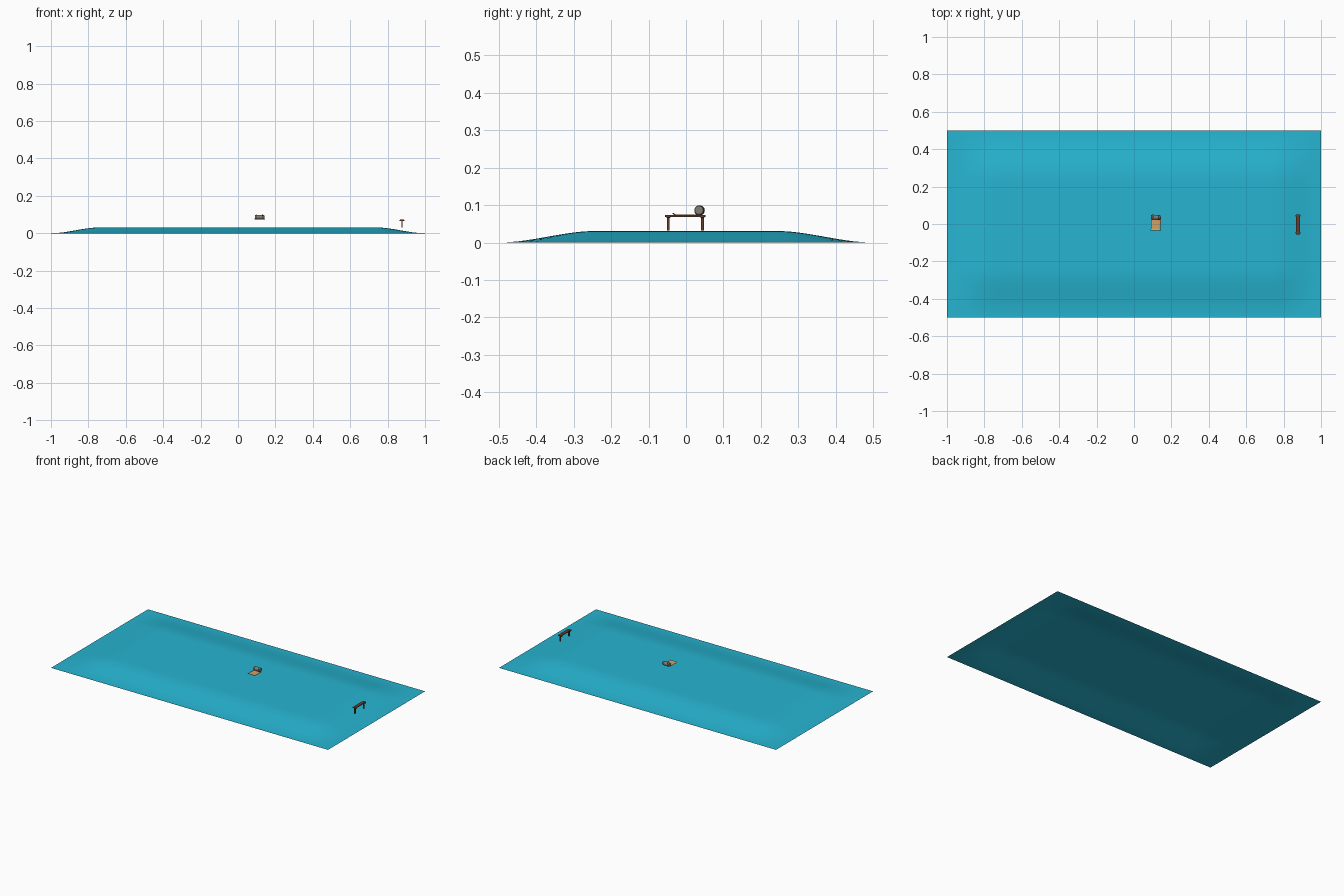
import bpy, bmesh, math
from mathutils import Matrix, Vector

if "Cube" in bpy.data.objects:
    bpy.data.objects.remove(bpy.data.objects["Cube"])


def material(name, rgb):
    m = bpy.data.materials.new(name)
    m.diffuse_color = (*rgb, 1)
    m.use_nodes = True
    m.node_tree.nodes["Principled BSDF"].inputs["Base Color"].default_value = m.diffuse_color
    return m


TEAL = material("teal", (0.02, 0.46, 0.64))
WOOD = material("dark_wood", (0.12, 0.05, 0.025))
TAN = material("tan_cloth", (0.62, 0.36, 0.14))
GREY = material("grey_cloth", (0.22, 0.2, 0.18))
DARK = material("dark_strap", (0.06, 0.04, 0.03))


def finish(name, bm, mat, smooth=False):
    me = bpy.data.meshes.new(name)
    bm.to_mesh(me)
    bm.free()
    ob = bpy.data.objects.new(name, me)
    bpy.context.collection.objects.link(ob)
    me.materials.append(mat)
    for p in me.polygons:
        p.use_smooth = smooth
    return ob


def box(name, centre, size, mat, bevel=0.0):
    bm = bmesh.new()
    bmesh.ops.create_cube(bm, size=1)
    bmesh.ops.scale(bm, vec=size, verts=bm.verts)
    bmesh.ops.translate(bm, vec=centre, verts=bm.verts)
    if bevel:
        bmesh.ops.bevel(bm, geom=bm.edges[:], offset=bevel, segments=2,
                        affect='EDGES', profile=0.5)
    return finish(name, bm, mat)


# Low mound: open sheet with smooth shoulders on all four sides
def ramp(d):
    t = max(0, min(1, d / 0.26))
    return t * t * (3 - 2 * t)


bm = bmesh.new()
bmesh.ops.create_grid(bm, x_segments=80, y_segments=40, size=1)
for v in bm.verts:
    v.co.y *= 0.5
    v.co.z = 0.031 * ramp(1 - abs(v.co.x)) * ramp(0.5 - abs(v.co.y))
finish("ground_mound", bm, TEAL, True)

# Bench: one plank on two legs, each with a wider bearer under the seat
BX = 0.877
box("bench_seat", (BX, -0.002, 0.071), (0.022, 0.108, 0.005), WOOD, 0.001)
for side, y in (("front", -0.047), ("back", 0.044)):
    box(f"bench_bearer_{side}", (BX, y, 0.068), (0.027, 0.01, 0.004), WOOD, 0.0008)
    box(f"bench_leg_{side}", (BX, y, 0.0495), (0.007, 0.007, 0.036), WOOD)

# Sleeping mat: thin strip with its front end lifted slightly
yaw = Matrix.Rotation(math.radians(-3), 4, 'Z')
origin = Matrix.Translation(Vector((0.117, 0.0, 0.0))) @ yaw
bm = bmesh.new()
bmesh.ops.create_grid(bm, x_segments=6, y_segments=16, size=1)
for v in bm.verts:
    v.co.x *= 0.026
    v.co.y *= 0.035
    v.co.z = 0.075 + 0.004 * max(0, (-0.027 - v.co.y) / 0.008) ** 2
ret = bmesh.ops.solidify(bm, geom=bm.faces[:], thickness=0.002)
bmesh.ops.transform(bm, matrix=origin, verts=bm.verts)
finish("sleeping_mat", bm, TAN, True)


# Bedroll at the back of the mat, with straps
def roll(name, radius, length, x, mat):
    bm = bmesh.new()
    bmesh.ops.create_cone(bm, cap_ends=True, segments=24, radius1=radius,
                          radius2=radius, depth=length)
    place = Matrix.Translation(Vector((x - 0.003, 0.036, 0.086)))
    bmesh.ops.transform(bm, matrix=origin @ place @ Matrix.Rotation(math.pi / 2, 4, 'Y'),
                        verts=bm.verts)
    rim = [e for e in bm.edges if len(e.link_faces) == 2
           and e.calc_face_angle() > 1.2]
    bmesh.ops.bevel(bm, geom=rim, offset=length * 0.08, segments=2,
                    affect='EDGES', profile=0.5)
    return finish(name, bm, mat)


roll("bedroll", 0.0125, 0.05, 0, GREY)
for side, x in (("left", -0.015), ("right", 0.015)):
    roll(f"bedroll_strap_{side}", 0.0132, 0.004, x, DARK)
